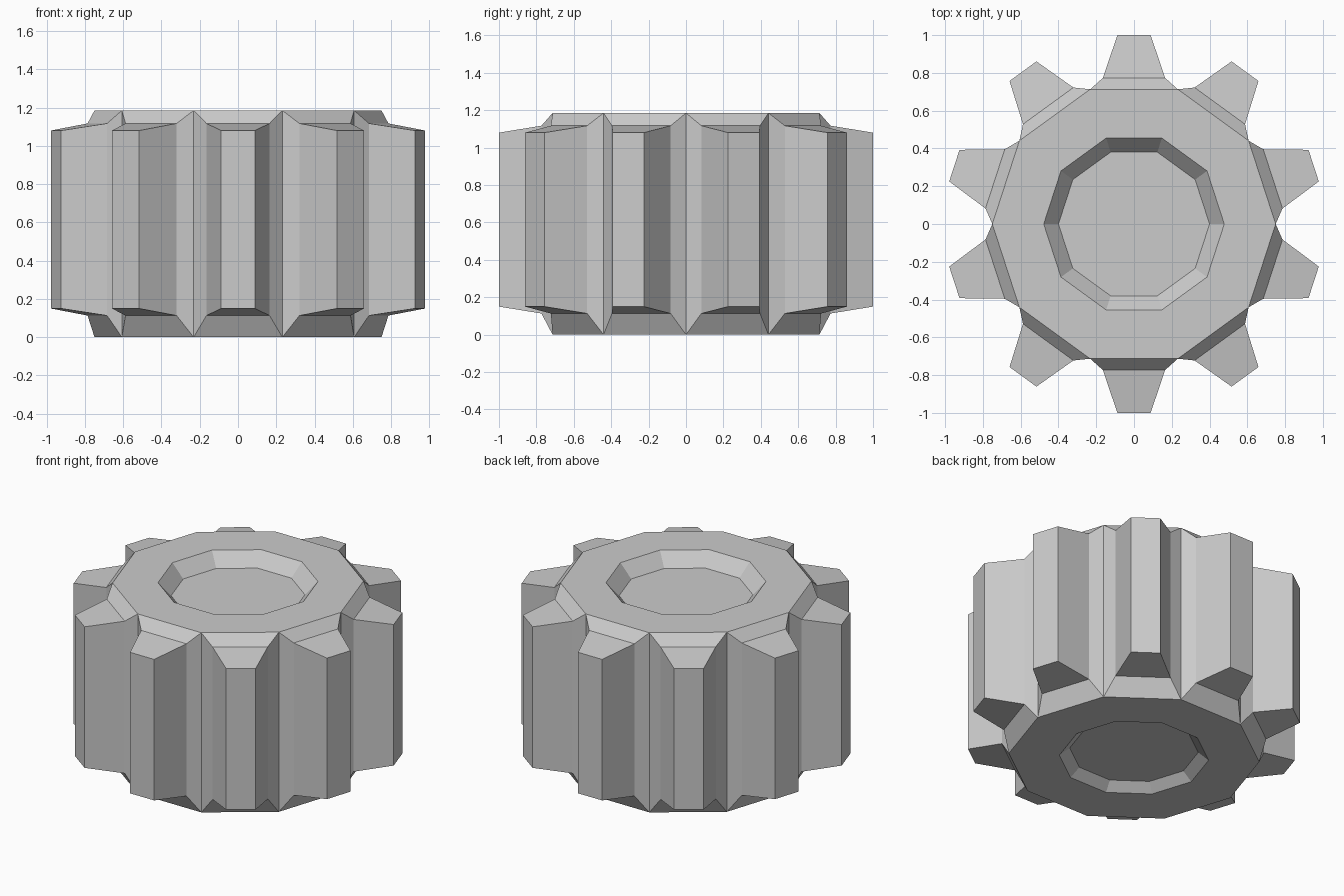
import bpy, bmesh
from math import sin, cos, pi

if "Cube" in bpy.data.objects:
    bpy.data.objects.remove(bpy.data.objects["Cube"])

TEETH = 10
STEP = 2 * pi / TEETH
HEIGHT = 1.185

# Outline of one tooth pointing along +y: (x, y, inset of its ends from the caps)
VALLEY_R = 0.75
TOOTH = [(0.165, 0.773, 0.113 - 0.045 + 0.0), (0.088, 1.0, 0.105),
         (-0.088, 1.0, 0.105), (-0.165, 0.773, 0.068)]
# Recesses: (outer radius, floor radius, depth)
TOP_RECESS = (0.478, 0.40, 0.087)
BOTTOM_RECESS = (0.447, 0.385, 0.052)
# Tooth ends slope a little more at the bottom
BOTTOM_EXTRA = 0.045

bm = bmesh.new()


def ring(radius, z):
    return [bm.verts.new((radius * cos(i * STEP), radius * sin(i * STEP), z))
            for i in range(TEETH)]


def bridge(a, b):
    for i in range(TEETH):
        j = (i + 1) % TEETH
        bm.faces.new((a[i], a[j], b[j], b[i]))


def tooth_points(i, z_of):
    # rotate the +y tooth so it sits between valleys i and i + 1
    a = (i + 0.5) * STEP - pi / 2
    return [bm.verts.new((x * cos(a) - y * sin(a), x * sin(a) + y * cos(a), z_of(d)))
            for x, y, d in TOOTH]


def end_cap(z, recess, inward):
    valley = ring(VALLEY_R, z)
    lip = ring(recess[0], z)
    floor = ring(recess[1], z + inward * recess[2])
    bridge(valley, lip)
    bridge(lip, floor)
    bm.faces.new(floor)
    return valley


# Caps with recesses
top = end_cap(HEIGHT, TOP_RECESS, -1)
bottom = end_cap(0, BOTTOM_RECESS, 1)

# Teeth: flanks plus bevelled ends
for i in range(TEETH):
    j = (i + 1) % TEETH
    up = tooth_points(i, lambda d: HEIGHT - d)
    low = tooth_points(i, lambda d: d + BOTTOM_EXTRA)
    for valley, pts in ((top, up), (bottom, low)):
        bm.faces.new((valley[i], pts[0], pts[3], valley[j]))
        bm.faces.new(pts)
    path_up = [top[i]] + up + [top[j]]
    path_low = [bottom[i]] + low + [bottom[j]]
    for k in range(5):
        bm.faces.new((path_low[k], path_low[k + 1], path_up[k + 1], path_up[k]))

bmesh.ops.recalc_face_normals(bm, faces=bm.faces)
mesh = bpy.data.meshes.new("gear")
bm.to_mesh(mesh)
bm.free()
bpy.context.collection.objects.link(bpy.data.objects.new("gear", mesh))
